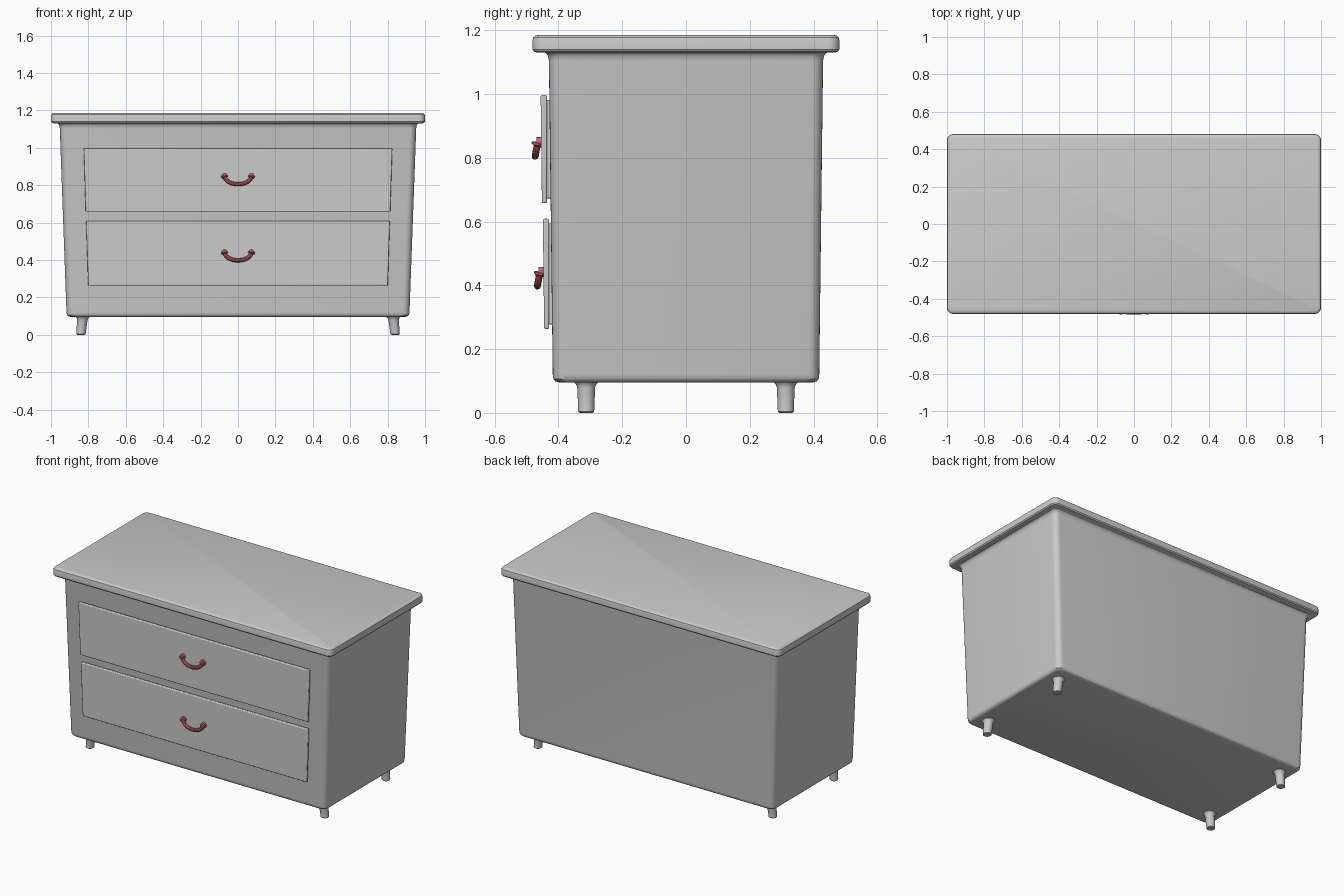
import bpy, bmesh
from math import sin, cos, pi
from mathutils import Vector

if "Cube" in bpy.data.objects:
    bpy.data.objects.remove(bpy.data.objects["Cube"])


def smooth(ob, angle=0.6):
    bpy.ops.object.select_all(action='DESELECT')
    ob.select_set(True)
    bpy.context.view_layer.objects.active = ob
    bpy.ops.object.shade_smooth_by_angle(angle=angle)


def finish(name, bm):
    bmesh.ops.recalc_face_normals(bm, faces=bm.faces)
    me = bpy.data.meshes.new(name)
    bm.to_mesh(me)
    bm.free()
    ob = bpy.data.objects.new(name, me)
    bpy.context.collection.objects.link(ob)
    return ob


def loft(name, layers, seg=6):
    """Stack of rounded rectangles: (z, half_x, half_y, corner_radius, cx, cy)."""
    bm = bmesh.new()
    rings = []
    for z, hx, hy, r, cx, cy in layers:
        ring = []
        for q, (sx, sy) in enumerate([(1, 1), (-1, 1), (-1, -1), (1, -1)]):
            for i in range(seg + 1):
                a = (q + i / seg) * pi / 2
                ring.append(bm.verts.new((cx + sx * (hx - r) + r * cos(a),
                                          cy + sy * (hy - r) + r * sin(a), z)))
        rings.append(ring)
    for a, b in zip(rings, rings[1:]):
        for i in range(len(a)):
            j = (i + 1) % len(a)
            bm.faces.new((a[i], a[j], b[j], b[i]))
    bm.faces.new(rings[0])
    bm.faces.new(rings[-1])
    ob = finish(name, bm)
    bm = bmesh.new()
    bm.from_mesh(ob.data)
    bmesh.ops.remove_doubles(bm, verts=bm.verts, dist=1e-5)
    bm.to_mesh(ob.data)
    bm.free()
    smooth(ob)
    return ob


def slab(name, z0, z1, hx0, hx1, front0, front1, back, bevel):
    """Tapered panel facing -y; 0 = lower edge, 1 = upper edge."""
    bm = bmesh.new()
    for v in bmesh.ops.create_cube(bm, size=2)['verts']:
        up, fr = v.co.z > 0, v.co.y < 0
        v.co = (v.co.x * (hx1 if up else hx0),
                (front1 if up else front0) if fr else back,
                z1 if up else z0)
    ob = finish(name, bm)
    m = ob.modifiers.new("soft_edges", 'BEVEL')
    m.width, m.segments = bevel, 3
    smooth(ob)
    return ob


# Tapered cabinet body with a small flare under the top
loft("body", [(z, hx, hy, 0.035, 0, 0) for z, hx, hy in [
    (0.096, 0.895, 0.398), (0.099, 0.907, 0.410), (0.106, 0.914, 0.416),
    (0.120, 0.917, 0.418), (1.105, 0.953, 0.430), (1.120, 0.956, 0.433),
    (1.128, 0.962, 0.439), (1.134, 0.972, 0.449)]])

# Overhanging top board
loft("top_board", [(z, 1 - d, 0.481 - d, 0.035 - d, 0, 0) for z, d in [
    (1.130, 0.014), (1.133, 0.005), (1.140, 0), (1.170, 0),
    (1.178, 0.002), (1.183, 0.008), (1.186, 0.018)]])

# Four short splayed legs
for sx, side in ((-1, "left"), (1, "right")):
    for sy, end in ((-1, "front"), (1, "back")):
        loft(f"{end}_{side}_leg", [(z, r, r, r, sx * x, sy * 0.313) for z, r, x in [
            (0, 0.020, 0.840), (0.004, 0.025, 0.840), (0.080, 0.028, 0.832),
            (0.090, 0.032, 0.831), (0.100, 0.042, 0.830)]])

red = bpy.data.materials.new("red_handle")
red.diffuse_color = (0.60, 0.13, 0.16, 1)
red.use_nodes = True
red.node_tree.nodes["Principled BSDF"].inputs["Base Color"].default_value = red.diffuse_color


def handle(name, z, y):
    """Drooping bail handle, thickened into knobs at both ends."""
    cu = bpy.data.curves.new(name, 'CURVE')
    cu.dimensions = '3D'
    cu.bevel_depth, cu.bevel_resolution, cu.use_fill_caps = 0.011, 3, True
    n = 24
    pts = [(pi + pi * i / n, 1.0) for i in range(2, n - 1)]
    sp = cu.splines.new('POLY')
    ends = [(pi, 0.9), (pi + 0.05, 1.7), (pi + 0.16, 1.7), (pi + 0.22, 1.1)]
    pts = ends + pts[1:-1] + [(3 * pi - a, r) for a, r in reversed(ends)]
    sp.points.add(len(pts) - 1)
    for p, (a, r) in zip(sp.points, pts):
        droop = sin(a)
        p.co = (0.072 * cos(a), y + 0.008 * droop, z + 0.045 * droop, 1)
        p.radius = r
    ob = bpy.data.objects.new(name, cu)
    bpy.context.collection.objects.link(ob)
    bpy.ops.object.select_all(action='DESELECT')
    ob.select_set(True)
    bpy.context.view_layer.objects.active = ob
    bpy.ops.object.convert(target='MESH')
    ob = bpy.context.object
    ob.data.materials.clear()
    ob.data.materials.append(red)
    smooth(ob)
    # Mounting pegs joining the handle to the drawer
    for sx, side in ((-1, "left"), (1, "right")):
        bpy.ops.mesh.primitive_cylinder_add(
            vertices=16, radius=0.016, depth=0.024,
            location=(sx * 0.072, y + 0.008, z - 0.001), rotation=(pi / 2, 0, 0))
        peg = bpy.context.object
        peg.name = f"{name}_{side}_peg"
        peg.data.materials.append(red)
        smooth(peg)


# Two drawers: raised front panel, slightly smaller backing, handle
for n, z0, z1, hx0, hx1, f0, f1, hz in [
        ("upper", 0.658, 0.997, 0.814, 0.825, -0.452, -0.456, 0.850),
        ("lower", 0.263, 0.609, 0.801, 0.812, -0.445, -0.449, 0.443)]:
    slab(f"{n}_drawer_front", z0, z1, hx0, hx1, f0, f1, f0 + 0.016, 0.005)
    slab(f"{n}_drawer_backing", z0 + 0.015, z1 - 0.015, hx0 - 0.015, hx1 - 0.015,
         f0 + 0.014, f1 + 0.016, -0.41, 0.003)
    handle(f"{n}_handle", hz, f1 - 0.009)
